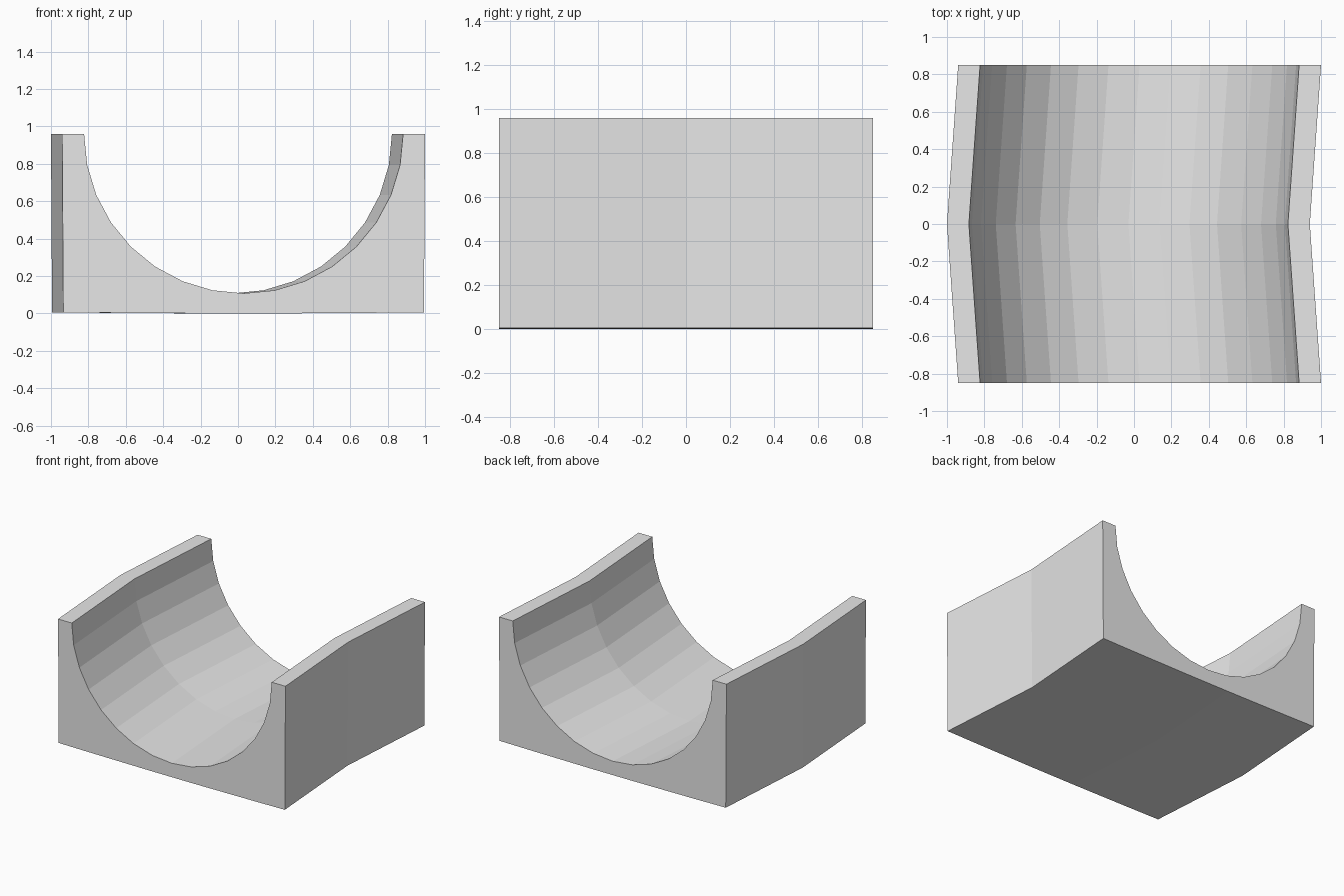
import bpy, bmesh, math

if "Cube" in bpy.data.objects:
    bpy.data.objects.remove(bpy.data.objects["Cube"], do_unlink=True)

HALF_WIDTH, HALF_LENGTH, HEIGHT = 0.97, 0.85, 0.96
RADIUS, SEGMENTS, BEND = 0.853, 16, 0.03

grey = bpy.data.materials.new("light grey")
grey.use_nodes = True
grey.diffuse_color = (0.8, 0.8, 0.8, 1)
grey.node_tree.nodes["Principled BSDF"].inputs["Base Color"].default_value = (0.8, 0.8, 0.8, 1)

# Cross-section: faintly bowed base, upright walls and a half-round channel
right_base = [(0.18, 0.0), (0.66, 0.003), (HALF_WIDTH - 0.006, 0.006)]
left_base = [(-x, z) for x, z in reversed(right_base)]
channel = []
for i in range(SEGMENTS + 1):
    a = math.pi * i / SEGMENTS
    channel.append((RADIUS * math.cos(a), HEIGHT - RADIUS * math.sin(a)))
profile = (left_base + right_base + [(HALF_WIDTH, HEIGHT)]
           + channel + [(-HALF_WIDTH, HEIGHT)])

# Sweep the section along a path with a shallow bend in the middle
bm = bmesh.new()
path = [(BEND, -HALF_LENGTH), (-BEND, 0), (BEND, HALF_LENGTH)]
rings = [[bm.verts.new((x + dx, y, z)) for x, z in profile] for dx, y in path]
for near, far in zip(rings, rings[1:]):
    for i in range(len(profile)):
        j = (i + 1) % len(profile)
        bm.faces.new((near[i], near[j], far[j], far[i]))
bm.faces.new(rings[0])
bm.faces.new(rings[-1])
bmesh.ops.recalc_face_normals(bm, faces=bm.faces)

mesh = bpy.data.meshes.new("channel_block")
bm.to_mesh(mesh)
bm.free()
mesh.materials.append(grey)
block = bpy.data.objects.new("channel_block", mesh)
bpy.context.collection.objects.link(block)
